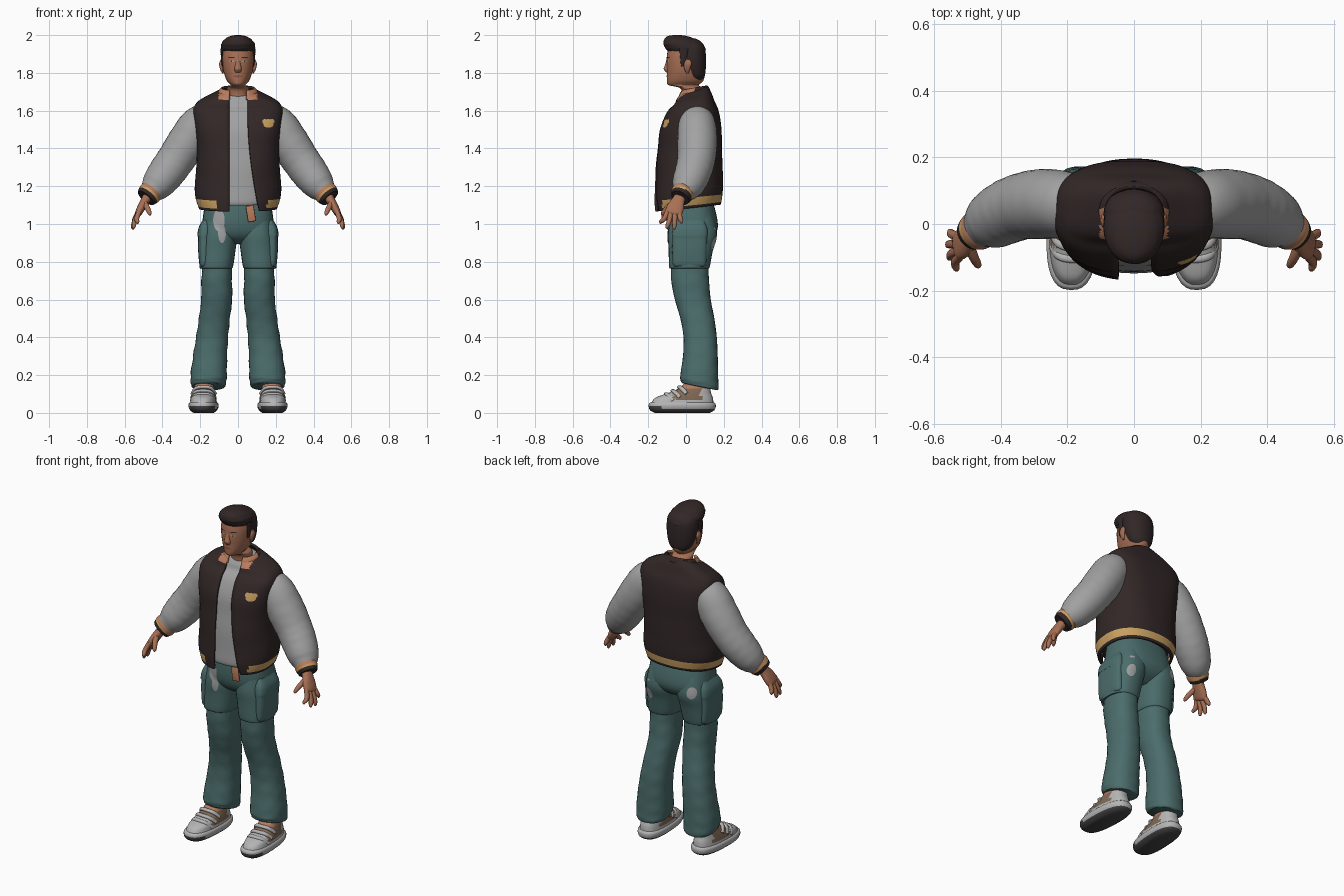
import bpy, bmesh, math
from mathutils import Vector, Matrix

cube = bpy.data.objects.get("Cube")
if cube:
    bpy.data.objects.remove(cube)


def material(name, r, g, b):
    m = bpy.data.materials.new(name)
    m.use_nodes = True
    m.diffuse_color = (r, g, b, 1)
    bsdf = m.node_tree.nodes["Principled BSDF"]
    bsdf.inputs["Base Color"].default_value = (r, g, b, 1)
    bsdf.inputs["Roughness"].default_value = 0.8
    return m


SKIN = material("skin", .39, .16, .09)
DARK = material("dark brown", .032, .02, .02)
GREY = material("grey cloth", .36, .36, .36)
TEAL = material("teal denim", .07, .152, .148)
GOLD = material("gold trim", .6, .36, .12)
TAN = material("orange tan", .48, .2, .11)
SHOE = material("shoe grey", .46, .46, .46)
SOLE = material("dark sole", .06, .057, .057)
BROWN = material("shoe brown", .22, .14, .09)
LIP = material("lip", .27, .09, .06)


def spline(rows, sub):
    """Catmull-Rom interpolation of ring parameters."""
    out = []
    for i in range(len(rows) - 1):
        a, b, c, d = (rows[max(0, min(len(rows) - 1, i + k))] for k in (-1, 0, 1, 2))
        for s in range(sub):
            t = s / sub
            out.append([q + t / 2 * (r - p + t * (2*p - 5*q + 4*r - w + t * (3*(q - r) + w - p)))
                        for p, q, r, w in zip(a, b, c, d)])
    return out + [list(rows[-1])]


def loft(bm, rows, side=1, path=False, power=2.3, seg=32, sub=4, gap=None, pick=None, fold=0):
    """Skin rings (x, y, z, rx, ry, tilt); path turns the rings along their centre line."""
    rows = spline([tuple(r) + (0,) * (6 - len(r)) for r in rows], sub)
    centres = [Vector(r[:3]) for r in rows]
    loops = []
    for i, (x, y, z, rx, ry, tilt) in enumerate(rows):
        n = power(z) if callable(power) else power
        u, v = Vector((1, 0, 0)), Vector((0, 1, tilt))
        if path:
            t = centres[min(i + 1, len(rows) - 1)] - centres[max(i - 1, 0)]
            u = t.cross(Vector((0, 1, 0))).normalized()
            v = t.cross(u).normalized()
        start, end = 0, 2 * math.pi
        if gap:
            lo, hi = gap(z)
            edge = lambda e: -math.acos(math.copysign(min(1, abs(e) / rx) ** (n / 2), e))
            start, end = edge(hi), edge(lo) + 2 * math.pi
        loop = []
        for k in range(seg + bool(gap)):
            a = start + (end - start) * k / seg
            c, s = math.cos(a), math.sin(a)
            f = 1 + fold * math.sin(i * 1.7 + 2 * a) * math.cos(a * 3)
            p = centres[i] + u * math.copysign(abs(c) ** (2 / n), c) * rx * f \
                + v * math.copysign(abs(s) ** (2 / n), s) * ry * f
            loop.append(bm.verts.new((p.x * side, p.y, p.z)))
        loops.append(loop)
    faces = []
    for p, q in zip(loops, loops[1:]):
        for k in range(len(p) - bool(gap)):
            j = (k + 1) % len(p)
            faces.append(bm.faces.new((p[k], p[j], q[j], q[k])))
    if not gap:
        faces += [bm.faces.new(loops[0]), bm.faces.new(loops[-1])]
    for f in faces:
        if pick:
            f.material_index = pick(f.calc_center_median())


def finish(bm, name, *mats, thick=0, sharp=50):
    bmesh.ops.recalc_face_normals(bm, faces=bm.faces)
    me = bpy.data.meshes.new(name)
    bm.to_mesh(me)
    bm.free()
    for m in mats:
        me.materials.append(m)
    me.polygons.foreach_set("use_smooth", [True] * len(me.polygons))
    me.set_sharp_from_angle(angle=math.radians(sharp))
    ob = bpy.data.objects.new(name, me)
    bpy.context.collection.objects.link(ob)
    if thick:
        mod = ob.modifiers.new("thickness", 'SOLIDIFY')
        mod.thickness, mod.offset = thick, 0
    return ob


def part(name, rows, *mats, thick=0, **kw):
    bm = bmesh.new()
    loft(bm, rows, **kw)
    return finish(bm, name, *mats, thick=thick)


def decal(name, target, x, z, w, h, mat, front=True):
    """Thin rounded plate laid on a target from the front or back."""
    bm = bmesh.new()
    bmesh.ops.create_grid(bm, x_segments=8, y_segments=8, size=1)
    for v in bm.verts:
        a, b = v.co.x, v.co.y
        v.co = (x + w * a * math.sqrt(1 - b*b/2), -1 if front else 1, z + h * b * math.sqrt(1 - a*a/2))
    ob = finish(bm, name, mat)
    mod = ob.modifiers.new("lay on", 'SHRINKWRAP')
    mod.target, mod.wrap_method, mod.wrap_mode = target, 'PROJECT', 'ABOVE_SURFACE'
    mod.use_project_y, mod.offset = True, .003
    mod.use_positive_direction, mod.use_negative_direction = front, not front
    return ob


# Head, hair and face
head = part("head", [(0, .05, 1.62, .075, .07), (0, .04, 1.68, .06, .058), (0, .028, 1.72, .057, .06),
                     (0, -.012, 1.735, .04, .08), (0, -.005, 1.757, .058, .096), (0, 0, 1.8, .075, .101),
                     (0, 0, 1.85, .083, .103), (0, 0, 1.9, .084, .1), (0, 0, 1.95, .073, .086),
                     (0, 0, 1.97, .04, .05)], SKIN, power=2.1)
hair = bmesh.new()
loft(hair, [(0, .055, 1.76, .042, .033), (0, .048, 1.79, .07, .053), (0, .035, 1.86, .089, .071),
            (0, .028, 1.93, .089, .073), (0, .02, 1.965, .07, .06), (0, .01, 1.982, .04, .04)], power=2.1)
loft(hair, [(0, .004, 1.915, .085, .1), (0, -.003, 1.93, .09, .106), (0, -.018, 1.955, .088, .102),
            (0, -.034, 1.98, .068, .08), (0, -.045, 1.995, .04, .05), (0, -.047, 2, .012, .018)],
     power=2.1, fold=.015)
for s in (1, -1):
    loft(hair, [(.08, -.018, 1.835, .005, .008), (.083, -.014, 1.87, .007, .016),
                (.084, -.01, 1.93, .008, .025)], side=s, seg=12)
finish(hair, "hair", DARK)
part("nose", [(0, -.088, 1.88, .012, .012), (0, -.096, 1.84, .016, .016), (0, -.098, 1.82, .02, .02),
              (0, -.092, 1.802, .016, .012)], SKIN, seg=16, power=2)
decal("mouth", head, 0, 1.782, .026, .006, LIP)
for s, tag in ((1, "left_"), (-1, "right_")):
    decal(tag + "eye", head, s * .033, 1.862, .013, .005, GREY)
    decal(tag + "iris", head, s * .033, 1.862, .004, .004, DARK).modifiers[0].offset = .005
    decal(tag + "brow", head, s * .034, 1.882, .018, .003, DARK)
    part(tag + "ear", [(.08, .008, 1.798, .004, .006), (.087, .006, 1.82, .008, .015),
                       (.091, .01, 1.85, .009, .02), (.087, .01, 1.872, .004, .01)], SKIN, side=s, seg=16)

# Shirt and open vest share one torso profile
torso = [(0, .01, 1.085, .2, .168, .11), (0, .012, 1.14, .218, .174, .1), (0, .015, 1.2, .222, .174, .05),
         (0, .016, 1.3, .214, .171), (0, .02, 1.4, .212, .163), (0, .025, 1.5, .222, .156),
         (0, .037, 1.59, .232, .131), (0, .044, 1.64, .21, .1, .1), (0, .042, 1.675, .145, .086, .2),
         (0, .04, 1.7, .086, .07, .3)]


def squareness(z):
    """Rounder at the waist, squarer at the shoulders."""
    return 2.3 + .7 * min(1, max(0, (z - 1.25) / .25))


part("shirt", [(0, .01, 1.115, .185, .152, .11)] +
     [(x, y, z - .006, rx - .014, ry - .014, *t) for x, y, z, rx, ry, *t in torso[1:]],
     GREY, DARK, power=squareness, seg=48,
     pick=lambda c: int(c.z < 1.2 and abs(c.y) < .05 and abs(c.x) < .05))


def opening(z):
    return -.046, .05 + .06 * max(0, (1.6 - z) / .5) ** 2


def vest_colour(c):
    h = c.z - .1 * (c.y - .01)
    if c.z > 1.655 and c.y < .03 and abs(c.x) < .1:
        return 2
    return int(1.097 < h < 1.137 and (c.x < -.105 or c.x > .15 or c.y > 0))


vest = part("vest", torso, DARK, GOLD, TAN, thick=.014, power=squareness, seg=72, sub=6,
            gap=opening, pick=vest_colour)
part("collar", [(0, .04, 1.68, .105, .082, .3), (0, .04, 1.702, .096, .075, .25),
                (0, .042, 1.716, .084, .066, .2)], TAN, DARK, thick=.014, power=2.2,
     gap=lambda z: (-.045, .045), pick=lambda c: int(c.y > .05))
for dx in (-.018, 0, .018):
    decal("emblem_tip", vest, .16 + dx, 1.542, .014, .013, GOLD)
decal("emblem_base", vest, .16, 1.525, .026, .016, GOLD)


def cuff_colour(c):
    d = Vector((abs(c.x) - .45, c.y + .01, c.z - 1.182)).dot(Vector((.61, -.36, -.7)))
    return 0 if d < .012 or .03 < d < .042 else 1 if d < .031 else 2


# Sleeves, cuffs and hands
fingers = [(-.095, -.133, .532, 1.0), (-.078, -.1, .552, .974),
           (-.058, -.062, .556, .97), (-.038, -.024, .55, 1.002)]
for s, tag in ((1, "left_"), (-1, "right_")):
    part(tag + "sleeve", [(.14, .055, 1.55, .065, .075), (.2, .058, 1.53, .1, .098), (.27, .06, 1.43, .105, .105),
                          (.33, .054, 1.34, .1, .1), (.38, .036, 1.27, .097, .096),
                          (.43, .008, 1.205, .084, .085), (.463, -.016, 1.168, .06, .06)],
         GREY, side=s, path=True, power=2, fold=.008, sub=6)
    part(tag + "cuff", [(.45, -.01, 1.182, .06, .058), (.469, -.02, 1.16, .064, .06),
                        (.488, -.032, 1.138, .054, .049)], GOLD, TAN, DARK, side=s, path=True, power=2, sub=8,
         pick=cuff_colour)
    hand = bmesh.new()
    loft(hand, [(.47, -.022, 1.16, .026, .03), (.49, -.04, 1.125, .024, .034), (.51, -.055, 1.09, .022, .045),
                (.527, -.066, 1.058, .018, .044), (.532, -.07, 1.046, .008, .034)], side=s, path=True)
    for root, tip, x, z in fingers:
        loft(hand, [(.52, root, 1.075, .013, .013), ((.54 + x) / 2, (root + tip) / 2, (1.06 + z) / 2, .013, .013),
                    (x, tip, z + .012, .01, .01), (x, tip, z, .003, .003)], side=s, path=True, seg=12)
    loft(hand, [(.497, -.06, 1.115, .016, .018), (.48, -.1, 1.085, .014, .014),
                (.468, -.122, 1.058, .011, .011), (.465, -.128, 1.046, .004, .004)], side=s, path=True, seg=12)
    finish(hand, tag + "hand", SKIN)

# Trousers: hips, thigh panels, side pockets and flared lower legs
pants = bmesh.new()
loft(pants, [(0, .02, 1.13, .17, .118), (0, .028, 1.05, .184, .133), (0, .034, .98, .188, .134),
             (0, .033, .93, .16, .11), (0, .03, .895, .09, .06)], power=2.6)
for s in (1, -1):
    loft(pants, [(.1, .03, .98, .088, .11), (.11, .02, .8, .08, .1), (.113, .022, .7, .081, .1),
                 (.113, .036, .6, .082, .095), (.125, .06, .5, .082, .09), (.137, .075, .4, .085, .088),
                 (.148, .076, .3, .09, .092), (.155, .07, .2, .096, .1), (.157, .072, .15, .092, .1, -.2),
                 (.157, .073, .138, .084, .09, -.2)], side=s, fold=.022)
    loft(pants, [(.09, .03, 1.09, .08, .1), (.096, .034, 1.01, .09, .12), (.1, .034, .94, .096, .13),
                 (.107, .026, .87, .095, .118), (.115, .018, .775, .089, .108), (.115, .018, .768, .08, .1)],
         side=s, power=2.4)
    loft(pants, [(.182, .018, .775, .014, .076), (.178, .018, .79, .027, .088), (.178, .018, .86, .033, .091),
                 (.178, .02, .93, .033, .092), (.178, .02, .936, .037, .095), (.174, .022, .98, .035, .09),
                 (.165, .024, 1.02, .022, .07)], side=s, power=3)
pants = finish(pants, "trousers", TEAL)
for x, z, w, h in ((-.142, .968, .024, .034), (.14, .895, .024, .034), (.14, .975, .013, .007)):
    decal("seat_patch", pants, x, z, w, h, GREY, front=False)
decal("front_patch", pants, -.1, 1.02, .03, .06, GREY)
decal("front_patch_tail", pants, -.085, .95, .02, .05, GREY)

# Hanging belt end
belt = bmesh.new()
bmesh.ops.create_cube(belt, size=1, matrix=Matrix.LocRotScale(
    Vector((.068, -.122, 1.055)), Matrix.Rotation(-.15, 3, 'Y'), Vector((.042, .014, .085))))
bmesh.ops.bevel(belt, geom=belt.edges[:], offset=.004, segments=2, affect='EDGES', profile=.5)
finish(belt, "belt_end", TAN)


# Shoes, built straight and then turned outward
def upper_colour(c):
    if c.z > .128:
        return 2
    return int(c.z > .072 and -.07 < c.y < .075)


for s, tag in ((1, "left_"), (-1, "right_")):
    shoe = bmesh.new()
    loft(shoe, [(.18, -.02, 0, .052, .145), (.18, -.02, .012, .068, .168), (.18, -.02, .028, .077, .177),
                (.18, -.02, .046, .078, .177), (.18, -.02, .056, .071, .17)], side=s, power=2.6,
         pick=lambda c: 3 if c.z < (.02 if c.y > -.13 else .036) else 0)
    loft(shoe, [(.18, -.02, .05, .07, .166), (.18, -.01, .08, .066, .152), (.18, .018, .105, .06, .115),
                (.18, .045, .13, .053, .083), (.18, .06, .165, .048, .06)], side=s, sub=6, power=2.5,
         pick=upper_colour)
    # Strap-like laces over the instep
    for y, z in ((-.105, .1), (-.07, .117), (-.035, .137)):
        loft(shoe, [(.118, y + .035, z - .035, .008, .011), (.14, y + .008, z - .006, .009, .012),
                    (.18, y, z, .009, .012), (.22, y + .008, z - .006, .009, .012),
                    (.242, y + .035, z - .035, .008, .011)], side=s, path=True, seg=12)
    pivot = Vector((s * .18, .03, 0))
    bmesh.ops.rotate(shoe, verts=shoe.verts, cent=pivot, matrix=Matrix.Rotation(s * .05, 3, 'Z'))
    finish(shoe, tag + "shoe", SHOE, BROWN, TAN, SOLE)
